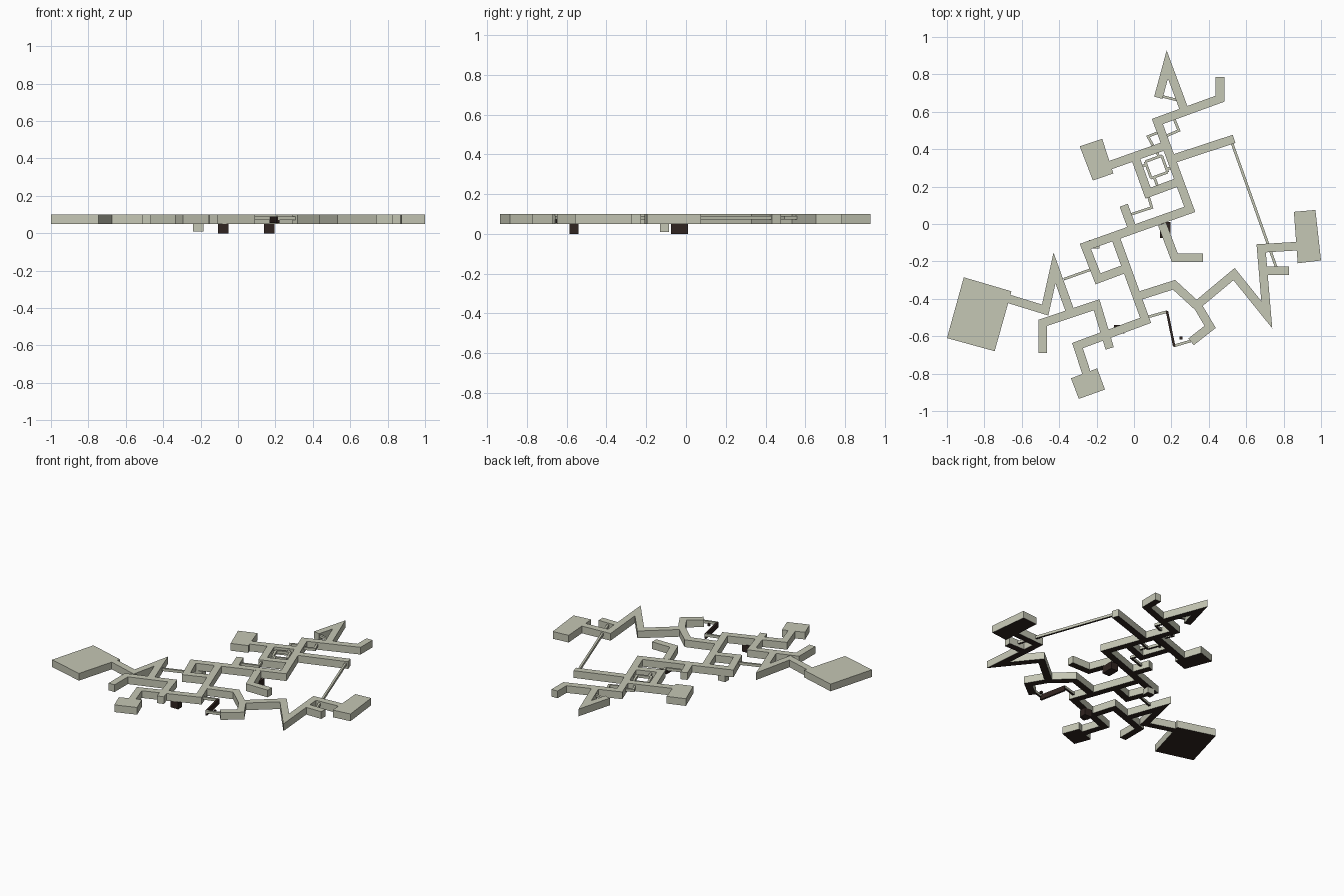
import bpy, bmesh
from mathutils import Vector, Matrix

if "Cube" in bpy.data.objects:
    bpy.data.objects.remove(bpy.data.objects["Cube"])


def material(name, rgb):
    m = bpy.data.materials.new(name)
    m.diffuse_color = (*rgb, 1)
    m.use_nodes = True
    m.node_tree.nodes["Principled BSDF"].inputs["Base Color"].default_value = m.diffuse_color
    return m


STONE = material("pale_stone", (0.56, 0.57, 0.46))
DARK = material("dark_underside", (0.03, 0.018, 0.015))


def slab(name, outline, z0, z1, mat=STONE):
    """Flat prism with a dark underside."""
    me = bpy.data.meshes.new(name)
    ob = bpy.data.objects.new(name, me)
    bpy.context.collection.objects.link(ob)
    bm = bmesh.new()
    f = bm.faces.new([bm.verts.new((p[0], p[1], z0)) for p in outline])
    ext = bmesh.ops.extrude_face_region(bm, geom=[f], use_keep_orig=True)
    vs = [g for g in ext["geom"] if isinstance(g, bmesh.types.BMVert)]
    bmesh.ops.translate(bm, verts=vs, vec=(0, 0, z1 - z0))
    bmesh.ops.recalc_face_normals(bm, faces=bm.faces)
    me.materials.append(mat)
    me.materials.append(DARK)
    for f in bm.faces:
        f.normal_update()
        f.material_index = 1 if f.normal.z < -0.9 else 0
    bm.to_mesh(me)
    bm.free()
    return ob


def corridor(name, pts, w=0.046, z0=0.05, z1=0.1, mat=STONE):
    """Mitred strip of constant width following a path."""
    p = [Vector(q) for q in pts]
    left, right = [], []
    for i, q in enumerate(p):
        a = (q - p[i - 1]).normalized() if i else None
        b = (p[i + 1] - q).normalized() if i < len(p) - 1 else None
        a, b = a or b, b or a
        na, nb = Vector((-a.y, a.x)), Vector((-b.y, b.x))
        m = (na + nb).normalized()
        off = m * (w / 2 / m.dot(na))
        left.append(q + off)
        right.append(q - off)
    return slab(name, left + right[::-1], z0, z1, mat)


# Rooms
slab("west_hall", [(-.91, -.285), (-.655, -.36), (-.745, -.68), (-1, -.61)], .05, .1)
slab("north_room", [(-.29, .415), (-.17, .455), (-.11, .27), (-.22, .233)], .05, .1)
slab("south_room", [(-.337, -.825), (-.197, -.772), (-.155, -.885), (-.295, -.935)], .05, .1)
slab("east_room", [(.855, .065), (.97, .075), (1, -.195), (.875, -.21)], .05, .1)

# Main corridors
paths = {
    "north_spike": [(.13, .675), (.178, .853), (.265, .62)],
    "north_passage": [(.46, .785), (.46, .67), (.125, .548), (.298, .078), (-.26, -.12), (-.192, -.293), (-.05, -.24)],
    "north_room_passage": [(-.14, .31), (.17, .42)],
    "ring_passage": [(.005, .36), (.075, .165), (.245, .228)],
    "north_east_passage": [(.2, .345), (.535, .455)],
    "middle_stub": [(-.055, .1), (-.005, -.035)],
    "middle_hook": [(.15, 0), (.218, -.18), (.37, -.18)],
    "trunk_passage": [(-.1, -.07), (.062, -.515), (-.302, -.65), (-.25, -.81)],
    "east_bend": [(.025, -.385), (.214, -.325), (.345, -.445), (.407, -.55), (.305, -.63)],
    "east_zigzag": [(.335, -.435), (.535, -.268), (.71, -.485), (.68, -.13), (.88, -.118)],
    "east_stub": [(.69, -.25), (.83, -.25)],
    "west_spike": [(-.67, -.4), (-.475, -.46), (-.425, -.235), (-.335, -.485)],
    "west_hook": [(-.487, -.69), (-.487, -.528), (-.2, -.432), (-.13, -.665)],
}
paths["west_hook"][3:] = [(-.13, -.665)]
for name, pts in paths.items():
    corridor(name, pts)

# Narrow ducts
ducts = {
    "spike_rung": [(.14, .685), (.24, .66)],
    "long_east_duct": [(.525, .43), (.76, -.23)],
    "west_duct": [(-.375, -.295), (-.235, -.245)],
    "middle_duct": [(-.02, .05), (.095, .088), (.075, .155)],
    "upper_left_duct": [(.1, .42), (.075, .468), (.155, .5)],
    "upper_right_duct": [(.215, .56), (.24, .5), (.17, .47)],
    "south_duct": [(.065, -.5), (.178, -.468)],
    "south_duct_end": [(.212, -.652), (.305, -.625)],
}
for name, pts in ducts.items():
    corridor(name, pts, .014, .072, .09)
corridor("south_dark_duct", [(.176, -.465), (.215, -.655)], .013, .055, .09, DARK)

# Small nested square duct with four connectors inside the ring
c, rot = Vector((.12, .305)), Matrix.Rotation(.35, 2)
for k in range(4):
    r = rot @ Matrix.Rotation(k * 1.5708, 2)
    corridor("inner_ring_duct", [c + r @ Vector((-.047, .047)), c + r @ Vector((.047, .047))], .014, .072, .09)
    corridor("inner_connector", [c + r @ Vector((.03, .045)), c + r @ Vector((.03, .1))], .014, .072, .09)


# Lower shafts below the corridors
def box(name, x0, x1, y0, y1, z0, z1, mat):
    slab(name, [(x0, y0), (x1, y0), (x1, y1), (x0, y1)], z0, z1, mat)


box("south_shaft", -.108, -.05, -.585, -.54, 0, .051, DARK)
box("middle_shaft", .14, .195, -.075, .01, 0, .051, DARK)
box("west_shaft", -.24, -.185, -.13, -.085, .01, .051, STONE)
box("loose_block", .243, .258, -.617, -.602, .07, .085, DARK)
